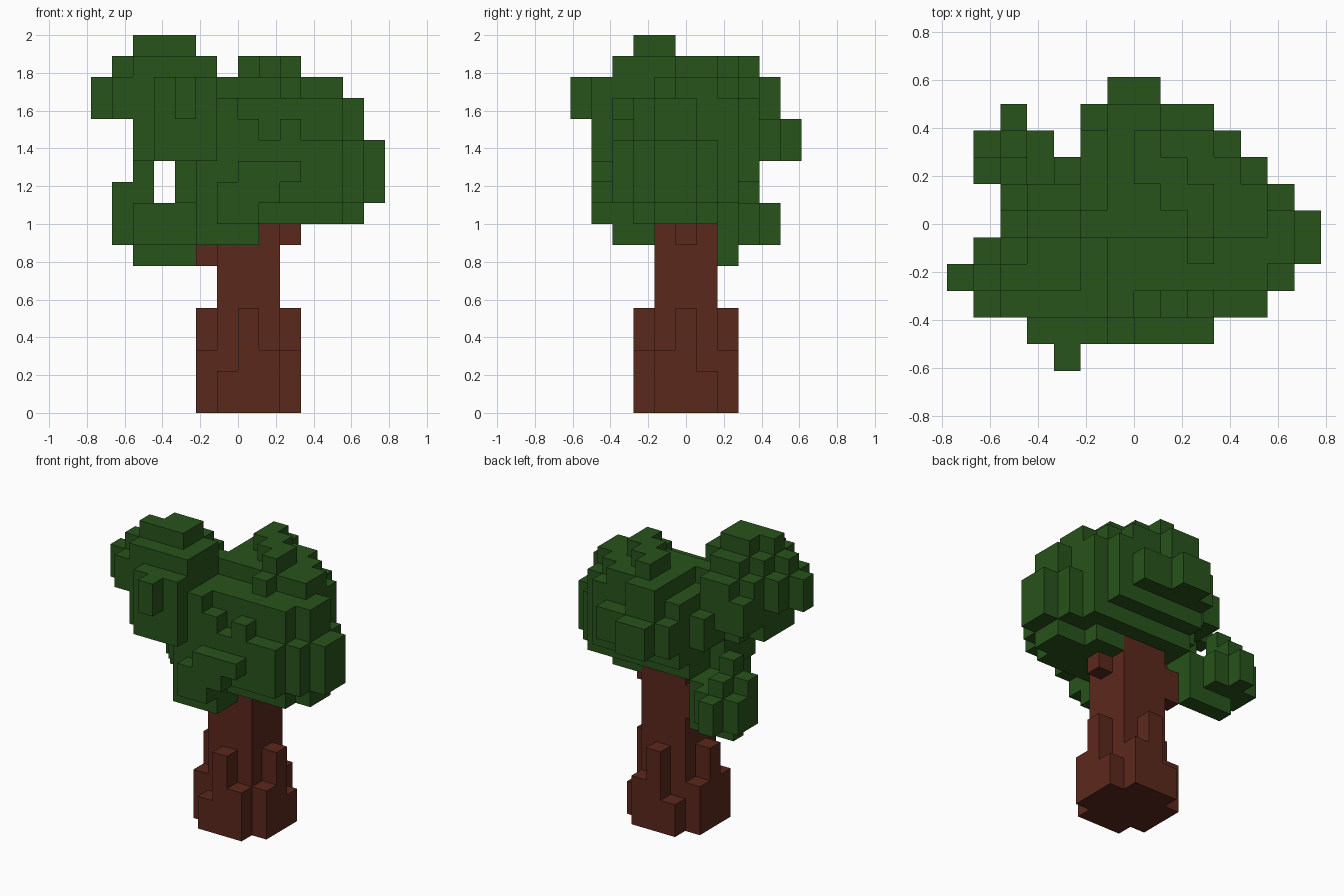
import bpy, bmesh, math
from mathutils import Vector

if "Cube" in bpy.data.objects:
    bpy.data.objects.remove(bpy.data.objects["Cube"])

U = 1 / 9  # size of one block
SIDES = [(1, 0, 0), (-1, 0, 0), (0, 1, 0), (0, -1, 0), (0, 0, 1), (0, 0, -1)]


def material(name, color):
    m = bpy.data.materials.new(name)
    m.use_nodes = True
    m.diffuse_color = color
    bsdf = m.node_tree.nodes["Principled BSDF"]
    bsdf.inputs["Base Color"].default_value = color
    bsdf.inputs["Roughness"].default_value = 0.9
    return m


def blocks(boxes):
    """Cells filled by boxes (x0, x1, y0, y1, z0, z1), in block units."""
    cells = set()
    for x0, x1, y0, y1, z0, z1 in boxes:
        j0, j1 = round(y0 + 5.5), round(y1 + 5.5)
        cells |= {(i, j, k) for i in range(x0, x1) for j in range(j0, j1) for k in range(z0, z1)}
    return cells


def build(name, cells, mat):
    """Outer skin of a set of cells, with flat areas merged."""
    bm = bmesh.new()
    for c in cells:
        for s in SIDES:
            if tuple(a + b for a, b in zip(c, s)) in cells:
                continue
            n = Vector(s)
            u = Vector((s[1], s[2], s[0]))
            v = n.cross(u)
            mid = Vector((c[0] + 0.5, c[1] - 5, c[2] + 0.5)) + n / 2
            quad = [mid + (u * a + v * b) / 2 for a, b in ((-1, -1), (1, -1), (1, 1), (-1, 1))]
            bm.faces.new([bm.verts.new(p * U) for p in quad])
    bmesh.ops.remove_doubles(bm, verts=bm.verts, dist=0.001)
    bmesh.ops.dissolve_limit(bm, angle_limit=math.radians(1), verts=bm.verts, edges=bm.edges)
    me = bpy.data.meshes.new(name)
    bm.to_mesh(me)
    bm.free()
    me.materials.append(mat)
    ob = bpy.data.objects.new(name, me)
    bpy.context.collection.objects.link(ob)


bark = material("bark_brown", (0.105, 0.021, 0.012, 1))
leaf = material("leaf_green", (0.021, 0.087, 0.011, 1))

# Trunk column with short branch stubs
trunk = [(-1, 2, -1.5, 1.5, 0, 10), (2, 3, -0.5, 0.5, 8, 10),
         (-2, -1, 0.5, 1.5, 7, 9), (-2, -1, -0.5, 0.5, 9, 11)]
# Roots: three stepped columns on each side of the trunk
for i, h in enumerate((2, 5, 3)):
    trunk += [(i - 1, i, -2.5, -1.5, 0, h), (i - 1, i, 1.5, 2.5, 0, h)]
for i, (left, right) in enumerate(zip((3, 5, 2), (3, 5, 3))):
    trunk += [(2, 3, i - 1.5, i - 0.5, 0, left), (-2, -1, i - 1.5, i - 0.5, 0, right)]

# Main crown: underside, back bulge, shoulders
crown = [
    (-2, 5, -2.5, 0.5, 9, 10), (-1, 4, 0.5, 1.5, 9, 10), (1, 6, -1.5, 0.5, 9, 10),
    (-2, 1, -3.5, -1.5, 8, 11), (-3, -2, -2.5, 0.5, 10, 12), (-3, -1, 0.5, 2.5, 12, 14),
    (-2, 4, 2.5, 3.5, 11, 15), (-2, 3, 3.5, 4.5, 12, 14), (-1, 1, 3.5, 4.5, 14, 16),
    (-1, 1, 4.5, 5.5, 12, 14), (-2, 1, -3.5, 2.5, 13, 14), (2, 3, -3.5, 2.5, 13, 14),
    (-2, 5, -2.5, 2.5, 13, 15), (5, 6, -1.5, 0.5, 13, 15), (-1, 0, -3.5, -2.5, 14, 15),
    (2, 3, -1.5, -0.5, 15, 16),
]
for i in range(3):
    crown += [
        (-2, 7 - i, -1.5 - i, 0.5 + i, 10, 13),              # rounded middle
        (i - 1, i + 1, -4.5, -3.5, 9 + i, min(11 + i, 12)),  # front stairs
        (-1, 5 - i, -0.5, 1.5 + i, 15, 16),                  # upper plateau
        (i, i + 1, 1.5 - i, 3.5 - i, 16, 17),                # slanting peak
    ]

# Upper right clump: rounded side, underside, cap
for i, y0 in enumerate((-2.5, -3.5, -3.5, -4.5)):
    crown.append((i - 7, -1, y0, min(i - 1.5, 0.5), 14, 16))
crown += [
    (-5, -1, -3.5, -0.5, 12, 14), (-4, -1, -4.5, 0.5, 12, 14), (-4, -2, 0.5, 1.5, 13, 16),
    (-5, -4, -0.5, 1.5, 13, 15), (-3, -2, -5.5, -4.5, 14, 16),
    (-6, -1, -2.5, -1.5, 16, 17), (-5, -1, -3.5, -0.5, 16, 17), (-4, -2, -0.5, 0.5, 16, 17),
    (-5, -2, -2.5, -1.5, 17, 18), (-4, -2, -1.5, -0.5, 17, 18),
]
# Low clump behind the trunk
lower = [
    (-5, -2, 1.5, 2.5, 7, 8), (-6, -3, 1.5, 3.5, 8, 10), (-5, -4, 0.5, 4.5, 8, 10),
    (-5, -2, 0.5, 2.5, 8, 10), (-6, -4, 1.5, 2.5, 10, 11),
    (-5, -4, 2.5, 3.5, 10, 11), (-5, -4, 1.5, 2.5, 11, 12),
]

wood = blocks(trunk)
build("trunk", wood, bark)
build("crown", blocks(crown) - wood, leaf)
build("low_clump", blocks(lower) - wood, leaf)
